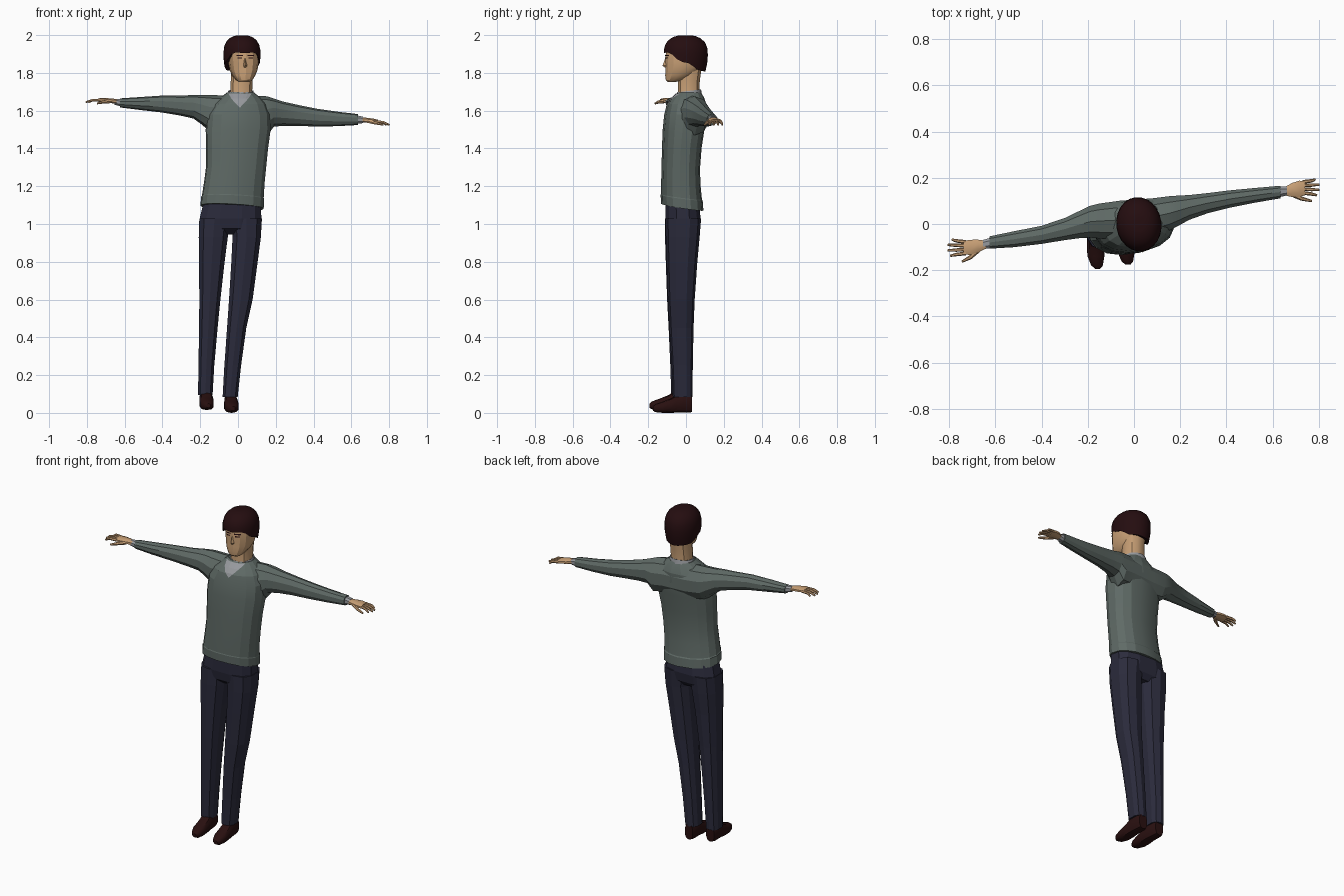
import bpy, bmesh, math
from mathutils import Vector
from mathutils.bvhtree import BVHTree


def mat(name, r, g, b):
    m = bpy.data.materials.new(name)
    m.diffuse_color = (r, g, b, 1)
    return m


KNIT = mat("grey_green_knit", 0.115, 0.145, 0.133)
SHIRT = mat("pale_grey_shirt", 0.31, 0.32, 0.34)
NAVY = mat("navy_cloth", 0.024, 0.024, 0.045)
SKIN = mat("skin", 0.58, 0.35, 0.18)
HAIR = mat("dark_brown_hair", 0.018, 0.004, 0.005)
LEATHER = mat("dark_red_leather", 0.022, 0.005, 0.005)


def make(name, bm, material, smooth=None):
    me = bpy.data.meshes.new(name)
    bm.to_mesh(me)
    bm.free()
    ob = bpy.data.objects.new(name, me)
    bpy.context.collection.objects.link(ob)
    me.materials.append(material)
    if smooth:
        bpy.ops.object.select_all(action='DESELECT')
        ob.select_set(True)
        bpy.context.view_layer.objects.active = ob
        bpy.ops.object.shade_smooth_by_angle(angle=math.radians(smooth))
    return ob


def skin(name, rings, material, smooth=None, caps=True):
    """Bridge rings of points into a closed skin."""
    bm = bmesh.new()
    vs = [[bm.verts.new(p) for p in r] for r in rings]
    n = len(vs[0])
    for a, b in zip(vs, vs[1:]):
        for i in range(n):
            bm.faces.new((a[i], a[(i + 1) % n], b[(i + 1) % n], b[i]))
    if caps:
        bm.faces.new(vs[0][::-1])
        bm.faces.new(vs[-1])
    bmesh.ops.recalc_face_normals(bm, faces=bm.faces)
    return make(name, bm, material, smooth)


def loft(name, secs, material, axis='z', n=12, power=2.3, yaw=0, shear=None, smooth=None, caps=True):
    """Each section: position along the axis, then low/high limits in the other two."""
    rings = []
    for t, a0, a1, b0, b1 in secs:
        ring = []
        for i in range(n):
            th = 2 * math.pi * (i + 0.5) / n
            c, s = math.cos(th), math.sin(th)
            u = math.copysign(abs(c) ** (2 / power), c) * (a1 - a0) / 2
            v = math.copysign(abs(s) ** (2 / power), s) * (b1 - b0) / 2
            u, v = (u * math.cos(yaw) - v * math.sin(yaw), u * math.sin(yaw) + v * math.cos(yaw))
            u, v = u + (a0 + a1) / 2, v + (b0 + b1) / 2
            p = {'z': (u, v, t), 'x': (t, u, v), 'y': (u, t, v)}[axis]
            if shear:
                p = (p[0], p[1], p[2] + shear(*p))
            ring.append(p)
        rings.append(ring)
    return skin(name, rings, material, smooth, caps)


def tube(name, pts, radii, material, n=6):
    rings = []
    for i, p in enumerate(pts):
        d = (Vector(pts[min(i + 1, len(pts) - 1)]) - Vector(pts[max(i - 1, 0)])).normalized()
        side = d.cross(Vector((0, 0, 1))).normalized()
        up = side.cross(d)
        rings.append([Vector(p) + radii[i] * (side * math.cos(k * 2 * math.pi / n)
                      + up * math.sin(k * 2 * math.pi / n)) for k in range(n)])
    return skin(name, rings, material, 50)


def decal(name, rows, targets, material, cols=6, lift=0.004):
    """Thin plate laid on the front of the targets; rows are (z, x0, x1), bottom up."""
    trees = []
    for t in targets:
        bm = bmesh.new()
        bm.from_mesh(t.data)
        trees.append(BVHTree.FromBMesh(bm))
        bm.free()
    bm = bmesh.new()
    grid = []
    for z, x0, x1 in rows:
        line = []
        for i in range(cols + 1):
            x = x0 + (x1 - x0) * i / cols
            hits = [t.ray_cast(Vector((x, -1, z)), Vector((0, 1, 0)))[0] for t in trees]
            y = min([h.y for h in hits if h] or [-0.05])
            line.append(bm.verts.new((x, y - lift, z)))
        grid.append(line)
    for a, b in zip(grid, grid[1:]):
        for i in range(cols):
            bm.faces.new((a[i], a[i + 1], b[i + 1], b[i]))
    return make(name, bm, material)


# Sweater body, with the hem dropping towards the back
hem = lambda x, y, z: (-0.15 * y - 0.04 * x) * max(0, 1 - (z - 1.09) / 0.3)
body = loft("sweater_body", [
    (1.085, -.200, .137, -.130, .090), (1.135, -.196, .139, -.132, .086),
    (1.14, -.192, .137, -.130, .082), (1.22, -.180, .142, -.129, .074),
    (1.30, -.170, .150, -.127, .072), (1.40, -.170, .160, -.125, .080),
    (1.50, -.172, .174, -.121, .095), (1.58, -.165, .172, -.113, .106),
    (1.635, -.135, .150, -.099, .106), (1.668, -.095, .120, -.074, .095),
    (1.695, -.060, .086, -.045, .080)], KNIT, n=16, yaw=math.radians(7), shear=hem, smooth=14)

# Shoulders and both sleeves in one run
sleeves = loft("sweater_sleeves", [
    (-.625, -.108, -.052, 1.617, 1.665), (-.52, -.102, -.030, 1.604, 1.672),
    (-.40, -.088, -.006, 1.590, 1.680), (-.30, -.072, .028, 1.573, 1.680),
    (-.235, -.064, .060, 1.558, 1.683), (-.19, -.062, .082, 1.525, 1.684),
    (-.15, -.066, .092, 1.490, 1.683), (-.06, -.070, .105, 1.48, 1.680),
    (.08, -.055, .115, 1.48, 1.680), (.155, -.030, .124, 1.470, 1.676),
    (.19, -.012, .126, 1.515, 1.664), (.24, .016, .128, 1.520, 1.648),
    (.32, .045, .136, 1.519, 1.630), (.42, .070, .148, 1.516, 1.610),
    (.53, .092, .158, 1.518, 1.594), (.635, .110, .167, 1.524, 1.582)],
    KNIT, axis='x', n=10, power=2.2, smooth=14)

# Shirt cuffs
loft("right_cuff", [(-.655, -.110, -.068, 1.630, 1.664), (-.615, -.106, -.056, 1.621, 1.663)], SHIRT, 'x', 8)
loft("left_cuff", [(.625, .114, .164, 1.528, 1.578), (.662, .122, .164, 1.533, 1.569)], SHIRT, 'x', 8)

# Shirt collar and the front of the shirt in the V neck
loft("shirt_collar", [(1.665, -.068, .092, -.055, .086), (1.703, -.052, .082, -.046, .080),
                      (1.700, -.046, .076, -.040, .074)], SHIRT, n=14, power=2.1,
     shear=lambda x, y, z: 0.12 * y, smooth=30)
decal("shirt_front", [(1.618, .008, .012), (1.64, -.015, .033), (1.665, -.036, .055), (1.69, -.05, .072)],
      [body, sleeves], SHIRT)

# Neck and head
loft("neck", [(1.64, -.048, .082, -.050, .074), (1.70, -.043, .077, -.045, .072),
              (1.76, -.040, .078, -.045, .075), (1.83, -.038, .085, -.045, .085)], SKIN, n=12, smooth=30)
head = loft("head", [
    (1.752, .005, .062, -.098, -.055), (1.762, -.010, .076, -.107, -.010),
    (1.785, -.030, .090, -.111, .045), (1.815, -.043, .102, -.109, .075),
    (1.85, -.049, .107, -.109, .090), (1.89, -.053, .108, -.109, .097),
    (1.93, -.053, .104, -.105, .095), (1.97, -.030, .085, -.075, .070)],
    SKIN, n=14, power=2.3, yaw=math.radians(8), smooth=24)
skin("nose", [[(.030, -.100, 1.876), (.037, -.111, 1.876), (.044, -.100, 1.876)],
              [(.024, -.100, 1.838), (.038, -.124, 1.838), (.052, -.100, 1.838)],
              [(.027, -.100, 1.830), (.037, -.112, 1.828), (.049, -.100, 1.830)]], SKIN)
for side, x0, x1 in (("right", -.008, .026), ("left", .050, .084)):
    decal(side + "_brow", [(1.889, x0, x1), (1.896, x0, x1)], [head], HAIR, 3)
    decal(side + "_eye", [(1.875, x0 + .006, x1 - .005), (1.882, x0 + .004, x1 - .003)], [head], HAIR, 3)

# Hair: a dome whose lower edge runs from fringe to nape
hairline = ((0, 1.905), (30, 1.908), (52, 1.893), (68, 1.852), (82, 1.862),
            (98, 1.842), (120, 1.815), (180, 1.806))


def edge_height(deg):
    for (a, za), (b, zb) in zip(hairline, hairline[1:]):
        if deg <= b:
            return za + (zb - za) * (deg - a) / (b - a)
    return hairline[-1][1]


def hair_point(k, t, n=24):
    th = 2 * math.pi * k / n
    z0 = edge_height(abs((math.degrees(th) + 180) % 360 - 180))
    if t < 0:
        z, f = z0 + .008, .72
    else:
        z = z0 + (1.999 - z0) * math.sin(t * math.pi / 2)
        q = (z - 1.9) / .1
        f = (1 - min(q, .9999) ** 2.5) ** .4 if q > 0 else 1 - .13 * q * q
    x, y = .098 * f * math.sin(th), -.118 * f * math.cos(th)
    w = math.radians(8)
    return (.021 + x * math.cos(w) - y * math.sin(w), x * math.sin(w) + y * math.cos(w) - .001, z)


skin("hair", [[hair_point(k, t) for k in range(24)]
              for t in (-1, 0, .15, .3, .45, .6, .74, .86, .95)], HAIR, 35)

# Hands: palm, four fingers and a thumb
loft("right_palm", [(-.640, -.107, -.071, 1.633, 1.662), (-.675, -.125, -.066, 1.640, 1.666),
                    (-.71, -.136, -.066, 1.644, 1.668), (-.738, -.134, -.072, 1.646, 1.666)],
     SKIN, 'x', 8, smooth=40)
loft("left_palm", [(.650, .123, .160, 1.537, 1.566), (.685, .115, .180, 1.535, 1.563),
                   (.715, .115, .190, 1.532, 1.559), (.740, .122, .188, 1.530, 1.553)],
     SKIN, 'x', 8, smooth=40)
for i, (tip, yl, yr) in enumerate(((.788, -.078, .182), (.806, -.094, .167),
                                   (.806, -.111, .151), (.795, -.127, .135))):
    spread = (1.5 - i) * .007
    tube(f"right_finger_{i + 1}", [(-.728, yl, 1.656), (-.77, yl + spread * .5, 1.656),
         (-tip, yl + spread, 1.645)], [.0085, .0075, .005], SKIN)
    tube(f"left_finger_{i + 1}", [(.730, yr, 1.543), (.77, yr + spread * .5, 1.538),
         (tip - .004, yr + spread, 1.525)], [.0085, .0075, .005], SKIN)
tube("right_thumb", [(-.675, -.112, 1.650), (-.71, -.145, 1.646), (-.745, -.163, 1.638)], [.012, .009, .005], SKIN)
tube("left_thumb", [(.685, .130, 1.547), (.725, .110, 1.535), (.770, .099, 1.525)], [.012, .009, .005], SKIN)

# Trousers: seat and two tapering legs
loft("trouser_seat", [(0.945, -.155, .070, -.065, .045), (0.975, -.200, .120, -.102, .070),
                      (1.03, -.207, .128, -.112, .080), (1.12, -.185, .125, -.112, .070)],
     NAVY, n=12, power=2.6)
loft("right_trouser_leg", [
    (.095, -.213, -.133, -.078, .024), (.25, -.211, -.124, -.083, .030), (.45, -.208, -.106, -.092, .036),
    (.60, -.207, -.091, -.100, .043), (.80, -.209, -.068, -.107, .056), (.93, -.211, -.051, -.111, .070),
    (1.03, -.208, -.040, -.112, .078)], NAVY, n=10, power=2.5)
loft("left_trouser_leg", [
    (.085, -.083, .000, -.070, .034), (.25, -.074, .018, -.076, .036), (.45, -.060, .046, -.088, .040),
    (.60, -.050, .080, -.096, .046), (.80, -.038, .107, -.103, .060), (.93, -.032, .124, -.107, .072),
    (1.03, -.042, .130, -.110, .080)], NAVY, n=10, power=2.5)

# Shoes
for side, dx, dy, dz in (("right", 0, 0, .015), ("left", .131, .018, 0)):
    loft(side + "_shoe", [(y + dy, a + dx, b + dx, c + dz, d + dz) for y, a, b, c, d in (
        (-.194, -.168, -.146, .012, .034), (-.180, -.186, -.134, .004, .046),
        (-.140, -.203, -.127, 0, .060), (-.095, -.206, -.128, 0, .078),
        (-.060, -.204, -.132, .002, .100), (-.005, -.205, -.138, .002, .105),
        (.013, -.199, -.144, .004, .095))], LEATHER, 'y', 10, power=2.6, smooth=40)
